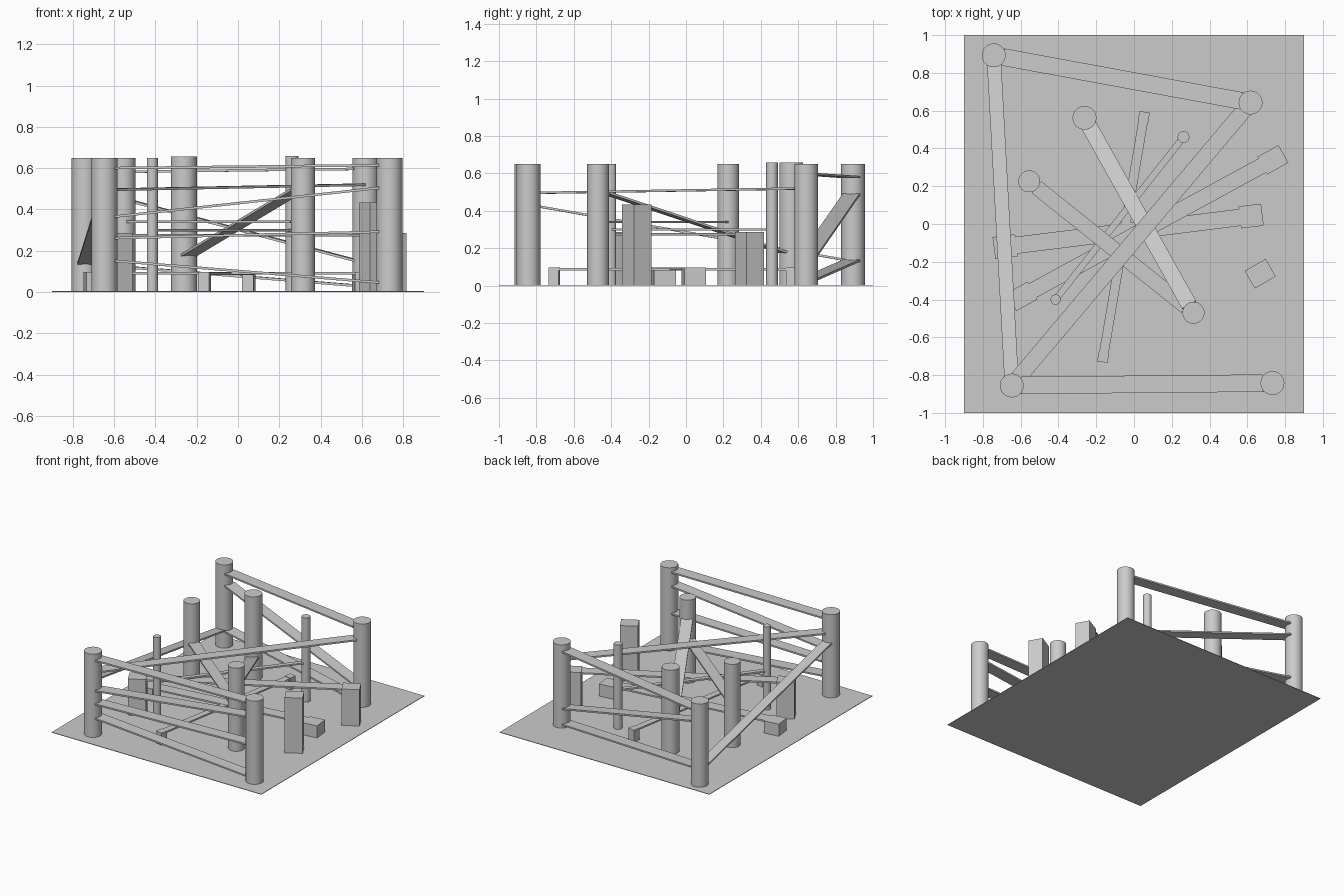
import bpy, math
from mathutils import Vector, Matrix

if "Cube" in bpy.data.objects:
    bpy.data.objects.remove(bpy.data.objects["Cube"])

UNIT = [(-.5, -.5, -.5), (.5, -.5, -.5), (.5, .5, -.5), (-.5, .5, -.5),
        (-.5, -.5, .5), (.5, -.5, .5), (.5, .5, .5), (-.5, .5, .5)]
QUADS = [(0, 3, 2, 1), (4, 5, 6, 7), (0, 1, 5, 4), (1, 2, 6, 5), (2, 3, 7, 6), (3, 0, 4, 7)]


def box(name, matrix):
    me = bpy.data.meshes.new(name)
    me.from_pydata(UNIT, [], QUADS)
    me.transform(matrix)
    ob = bpy.data.objects.new(name, me)
    bpy.context.collection.objects.link(ob)
    return ob


def block(name, x, y, sx, sy, h, angle):
    return box(name, Matrix.Translation((x, y, h / 2 + .003))
               @ Matrix.Rotation(math.radians(angle), 4, 'Z')
               @ Matrix.Diagonal((sx, sy, h, 1)))


def post(name, x, y, r, h):
    bpy.ops.mesh.primitive_cylinder_add(vertices=32, radius=r, depth=h - .003,
                                        location=(x, y, (h + .003) / 2))
    ob = bpy.context.object
    ob.name = name
    bpy.ops.object.shade_smooth_by_angle()


def rail(name, p, q, z1, z2, width, inset=.05, thick=.012):
    """Flat board between two plan points, its width kept horizontal."""
    a, b = Vector((*p, z1)), Vector((*q, z2))
    d = (b - a).normalized()
    side = Vector((-d.y, d.x, 0)).normalized()
    up = d.cross(side)
    rot = Matrix((d, side, up)).transposed().to_4x4()
    length = (b - a).length - 2 * inset
    return box(name, Matrix.Translation((a + b) / 2) @ rot
               @ Matrix.Diagonal((length, width, thick, 1)))


# ground plate
box("base_plate", Matrix.Translation((0, 0, .002)) @ Matrix.Diagonal((1.8, 2, .004, 1)))

# posts: plan position, radius, height
A, B, C, D = (-.743, .893), (.617, .643), (-.647, -.855), (.733, -.842)
E, F, G = (-.262, .562), (-.555, .226), (.315, -.47)
H, I = (.262, .46), (-.415, -.4)
for i, p in enumerate((A, B, C, D)):
    post(f"corner_post_{i}", *p, .063, .65)
for i, p in enumerate((E, F, G)):
    post(f"inner_post_{i}", *p, (.063, .058, .058)[i], (.657, .65, .65)[i])
post("thin_post_0", *H, .031, .658)
post("thin_post_1", *I, .027, .65)

# rails around the outside
for z1, z2 in ((.60, .615), (.36, .51), (.26, .293), (.155, .042)):
    rail("front_rail", C, D, z1, z2, .092)
for z1, z2 in ((.58, .597), (.50, .14), (.137, .027)):
    rail("back_rail", A, B, z1, z2, .092)
rail("left_rail", A, C, .13, .435, .075)

# crossing rails
rail("diagonal_rail", C, B, .495, .52, .085)
rail("inner_ramp", E, G, .165, .51, .085)
rail("inner_rail", F, G, .34, .34, .08)
rail("thin_rail", I, H, .30, .30, .035, inset=.02)

# blocks and the low boards joining them
block("tall_block", .668, -.263, .128, .107, .43, 30)
block("medium_block", .735, .34, .128, .107, .283, 29)
block("medium_block", -.593, -.383, .128, .107, .283, 29)
rail("medium_board", (-.593, -.383), (.735, .34), .275, .275, .085)
block("low_block", .62, .042, .12, .117, .095, 7)
block("low_block", -.682, -.12, .12, .117, .095, 7)
rail("low_board", (-.682, -.12), (.62, .042), .09, .09, .09)
block("small_block", -.163, -.704, .055, .055, .095, -9.4)
block("small_block", .052, .566, .055, .055, .095, -9.4)
rail("small_board", (-.163, -.704), (.052, .566), .088, .088, .05, inset=.02)
